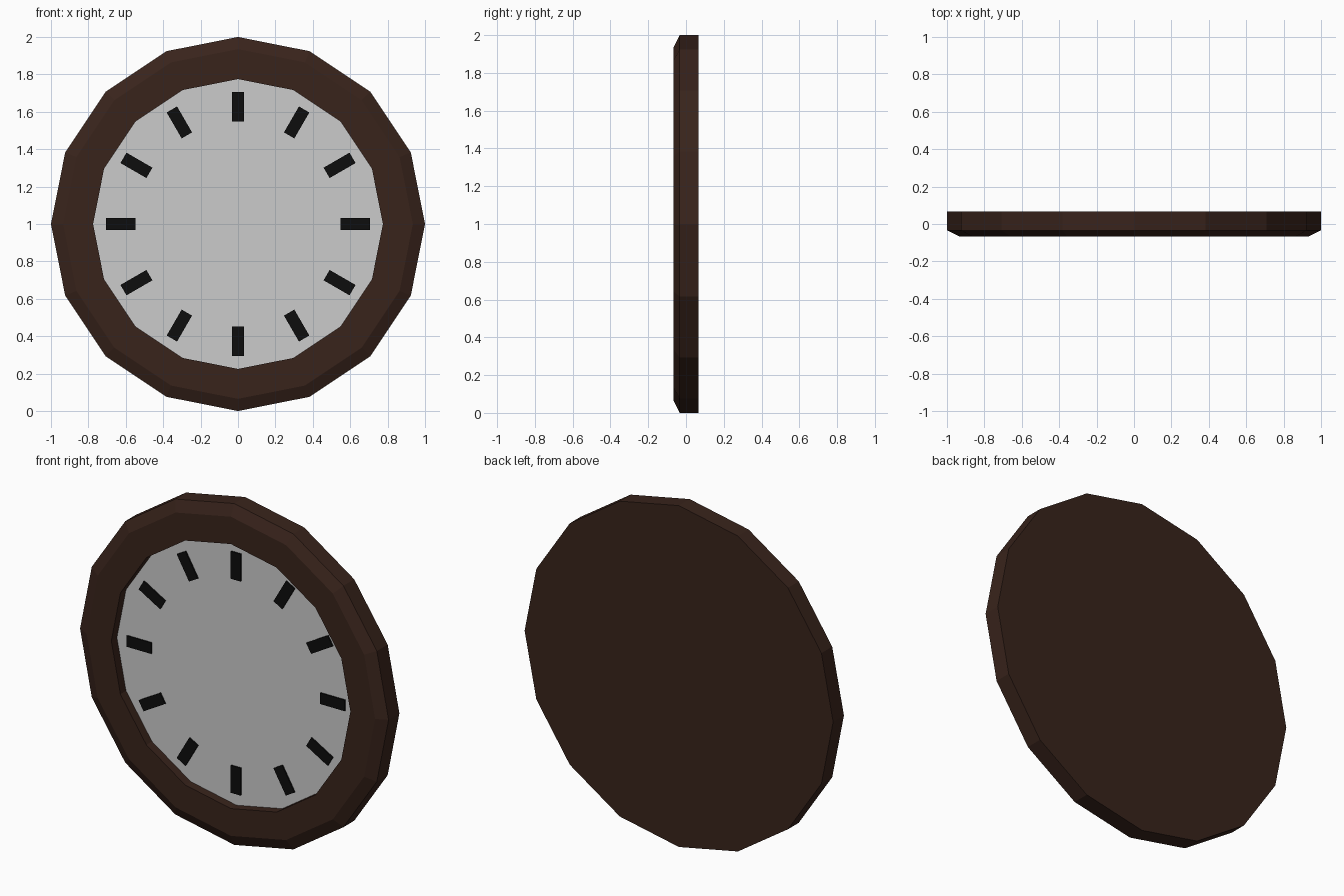
import bpy, bmesh
from math import cos, sin, pi
from mathutils import Matrix, Vector

if "Cube" in bpy.data.objects:
    bpy.data.objects.remove(bpy.data.objects["Cube"])

SIDES = 16
CENTRE = Vector((0, 0, 1))
DIAL_Y = -0.014


def material(name, rgb):
    m = bpy.data.materials.new(name)
    m.diffuse_color = (*rgb, 1)
    m.use_nodes = True
    m.node_tree.nodes["Principled BSDF"].inputs["Base Color"].default_value = m.diffuse_color
    return m


def make_object(name, bm, mat=None):
    bmesh.ops.recalc_face_normals(bm, faces=bm.faces)
    mesh = bpy.data.meshes.new(name)
    bm.to_mesh(mesh)
    bm.free()
    ob = bpy.data.objects.new(name, mesh)
    bpy.context.collection.objects.link(ob)
    if mat:
        mesh.materials.append(mat)
    return ob


def ring(bm, r, y):
    return [bm.verts.new(CENTRE + Vector((r * cos(2 * pi * i / SIDES), y,
                                          r * sin(2 * pi * i / SIDES))))
            for i in range(SIDES)]


wood = material("dark_wood", (0.04, 0.017, 0.011))
black = material("black", (0.004, 0.004, 0.004))

# Frame: flat back, straight rim, chamfered front edge, recess wall
profile = [(1.0, 0.066), (1.0, -0.034), (0.935, -0.066), (0.775, -0.066), (0.775, DIAL_Y)]
bm = bmesh.new()
rings = [ring(bm, r, y) for r, y in profile]
bm.faces.new(rings[0])
for a, b in zip(rings, rings[1:]):
    for i in range(SIDES):
        j = (i + 1) % SIDES
        bm.faces.new((a[i], a[j], b[j], b[i]))
make_object("frame", bm, wood)

# Dial: flat grey face at the bottom of the recess
bm = bmesh.new()
face = bm.faces.new(ring(bm, 0.775, DIAL_Y))
dial = make_object("dial", bm)
if dial.data.polygons[0].normal.y > 0:
    dial.data.flip_normals()

# Hour markers: twelve thin bars around the dial
bm = bmesh.new()
for h in range(12):
    m = (Matrix.Translation(CENTRE) @ Matrix.Rotation(h * pi / 6, 4, 'Y')
         @ Matrix.Translation((0, DIAL_Y - 0.003, 0.627))
         @ Matrix.Diagonal((0.064, 0.012, 0.16, 1)))
    bmesh.ops.create_cube(bm, size=1, matrix=m)
make_object("hour_markers", bm, black)
